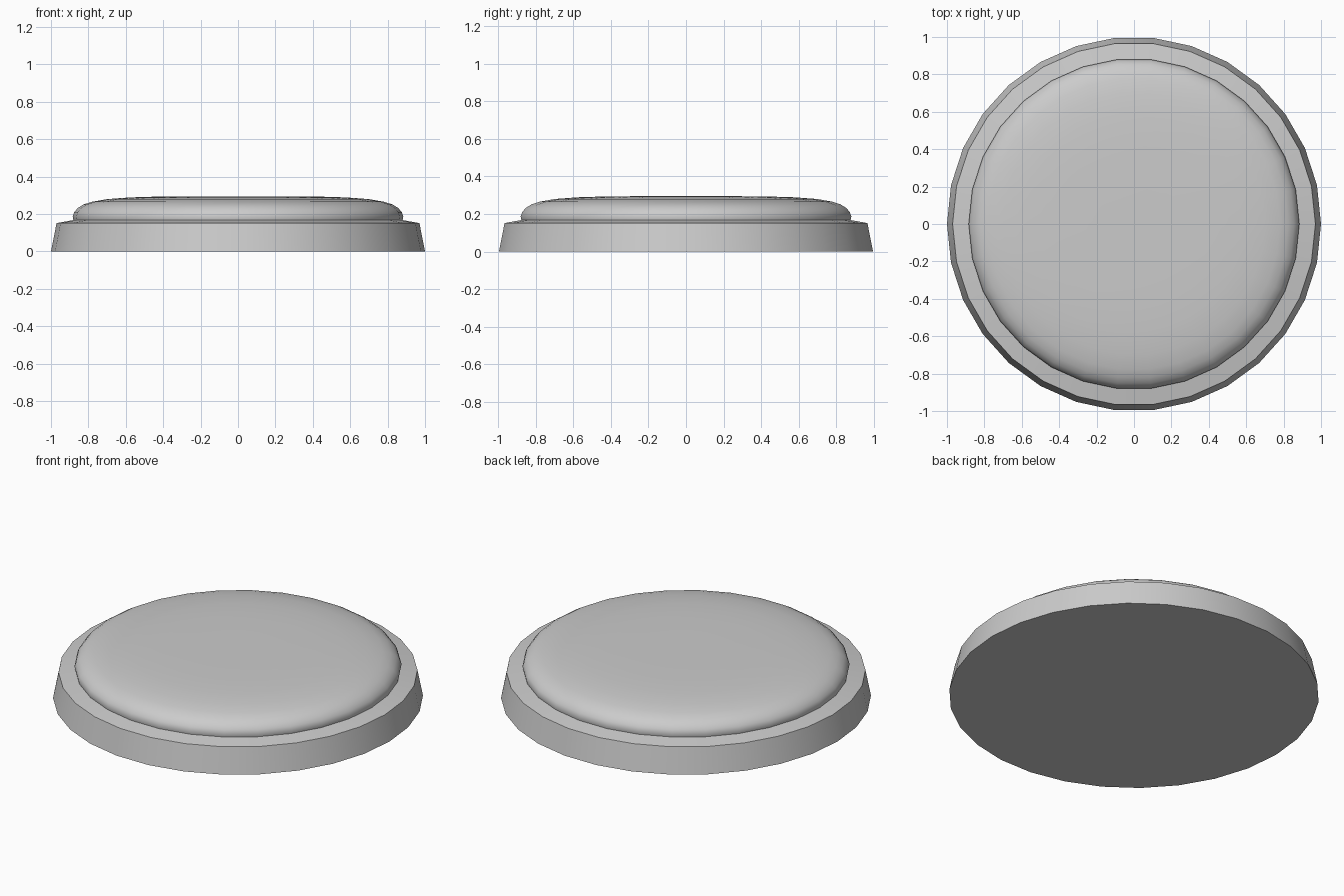
import bpy, bmesh
from math import cos, sin, pi, radians

if "Cube" in bpy.data.objects:
    bpy.data.objects.remove(bpy.data.objects["Cube"])

SIDES = 30


def lathe(name, profile, cap_bottom=False, cap_top=False):
    """Revolve (radius, height) points around z."""
    bm = bmesh.new()
    rings = [[bm.verts.new((r * cos(2 * pi * i / SIDES), r * sin(2 * pi * i / SIDES), z))
              for i in range(SIDES)] for r, z in profile]
    for lo, hi in zip(rings, rings[1:]):
        for i in range(SIDES):
            j = (i + 1) % SIDES
            bm.faces.new((lo[i], lo[j], hi[j], hi[i]))
    if cap_bottom:
        bm.faces.new(rings[0][::-1])
    if cap_top:
        bm.faces.new(rings[-1])
    mesh = bpy.data.meshes.new(name)
    bm.to_mesh(mesh)
    bm.free()
    obj = bpy.data.objects.new(name, mesh)
    bpy.context.collection.objects.link(obj)
    bpy.ops.object.select_all(action='DESELECT')
    obj.select_set(True)
    bpy.context.view_layer.objects.active = obj
    bpy.ops.object.shade_smooth_by_angle(angle=radians(40))
    return obj


# Tapered base with a gently sloping rim
lathe("base", [(1.0, 0), (0.97, 0.152), (0.88, 0.168)], cap_bottom=True)

# Rounded, nearly flat domed top
lathe("domed_top", [(0.88, 0.168), (0.884, 0.187), (0.876, 0.21), (0.856, 0.233),
                    (0.825, 0.252), (0.78, 0.266), (0.70, 0.28), (0.58, 0.289),
                    (0.42, 0.294), (0.2, 0.295)], cap_top=True)
